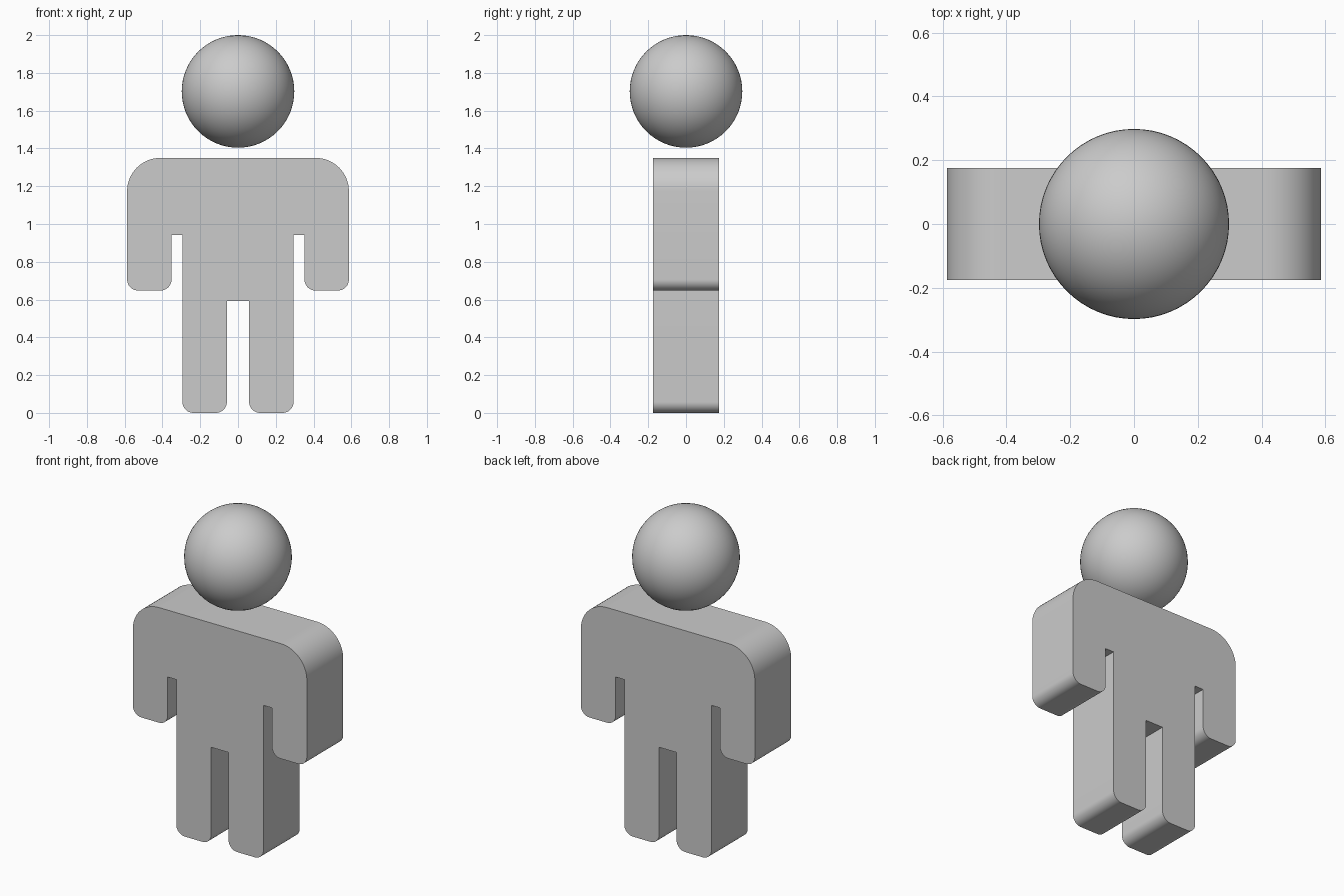
import bpy, bmesh, math
from mathutils import Vector

if "Cube" in bpy.data.objects:
    bpy.data.objects.remove(bpy.data.objects["Cube"])

DEPTH = 0.175  # half thickness of the body

# Right half outline: (x, z, corner radius), top to crotch
half = [(0.587, 1.35, 0.176), (0.587, 0.648, 0.058), (0.352, 0.648, 0.058),
        (0.352, 0.942, 0), (0.294, 0.942, 0), (0.294, 0, 0.058),
        (0.059, 0, 0.058), (0.059, 0.592, 0)]
outline = half + [(-x, z, r) for x, z, r in reversed(half)]


def rounded(corners, steps=16):
    """Replace each right-angle corner by an arc of its radius."""
    pts = []
    for i, (x, z, r) in enumerate(corners):
        p = Vector((x, z))
        if r == 0:
            pts.append(p)
            continue
        a = (Vector(corners[i - 1][:2]) - p).normalized()
        b = (Vector(corners[(i + 1) % len(corners)][:2]) - p).normalized()
        centre = p + (a + b) * r
        for k in range(steps + 1):
            t = k / steps * math.pi / 2
            pts.append(centre - b * r * math.cos(t) - a * r * math.sin(t))
    return pts


def finish(bm, name, angle):
    bmesh.ops.recalc_face_normals(bm, faces=bm.faces)
    mesh = bpy.data.meshes.new(name)
    bm.to_mesh(mesh)
    bm.free()
    obj = bpy.data.objects.new(name, mesh)
    bpy.context.collection.objects.link(obj)
    bpy.ops.object.select_all(action='DESELECT')
    obj.select_set(True)
    bpy.context.view_layer.objects.active = obj
    bpy.ops.object.shade_smooth_by_angle(angle=math.radians(angle))
    return obj


# Body with arms and legs: one extruded silhouette
bm = bmesh.new()
face = bm.faces.new([bm.verts.new((p.x, -DEPTH, p.y)) for p in rounded(outline)])
ext = bmesh.ops.extrude_face_region(bm, geom=[face], use_keep_orig=True)
moved = [g for g in ext["geom"] if isinstance(g, bmesh.types.BMVert)]
bmesh.ops.translate(bm, verts=moved, vec=(0, 2 * DEPTH, 0))
finish(bm, "body", 30)

# Floating ball head
bm = bmesh.new()
bmesh.ops.create_uvsphere(bm, u_segments=64, v_segments=32, radius=0.298)
bmesh.ops.translate(bm, verts=bm.verts, vec=(0, 0, 1.702))
finish(bm, "head", 60)
